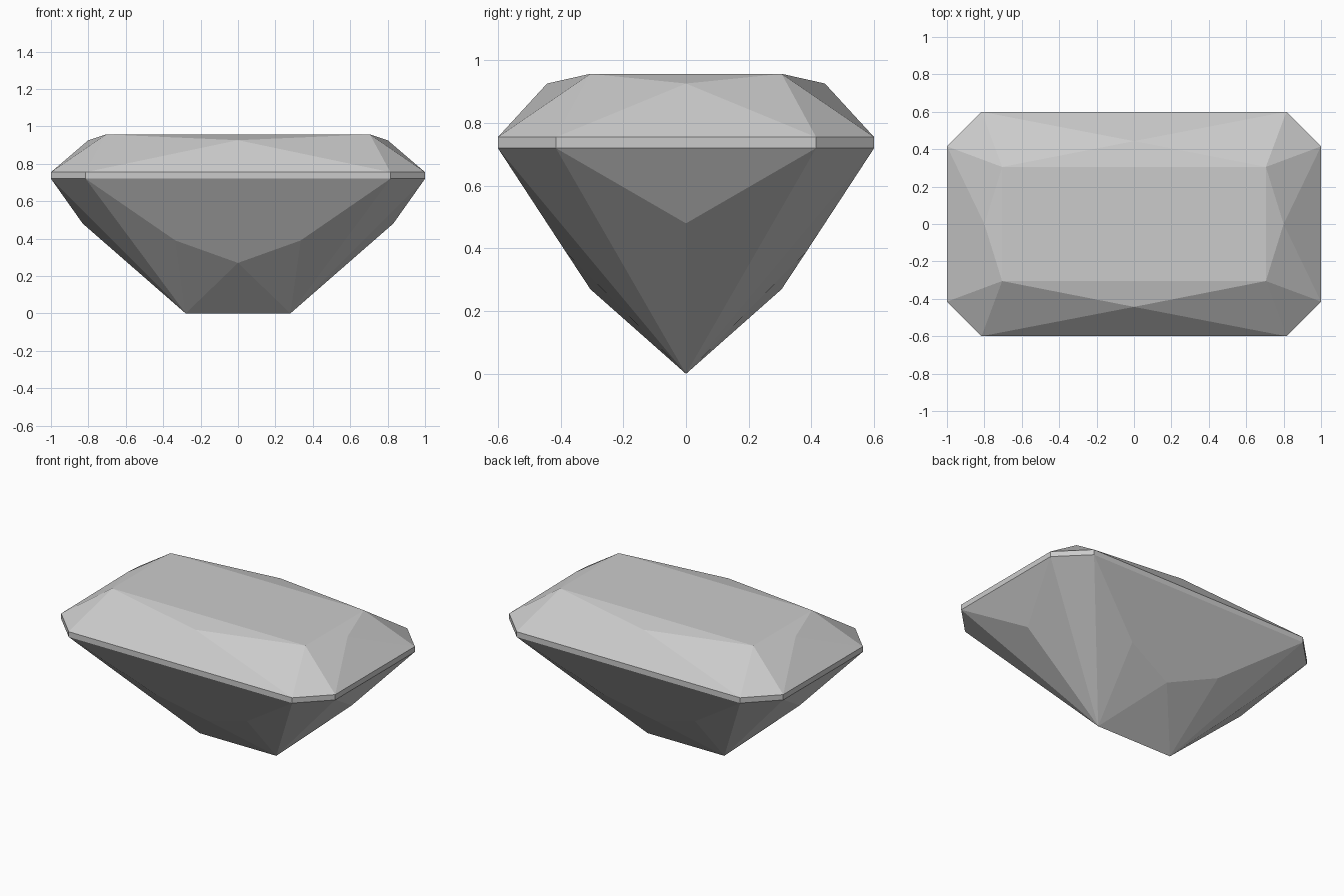
import bpy
import bmesh
import math
from itertools import product

cube = bpy.data.objects.get("Cube")
if cube:
    bpy.data.objects.remove(cube, do_unlink=True)

# Grey stone colour
stone = bpy.data.materials.new("grey_stone")
stone.use_nodes = True
colour = (0.6, 0.6, 0.6, 1.0)
stone.diffuse_color = colour
stone.node_tree.nodes["Principled BSDF"].inputs["Base Color"].default_value = colour

GIRDLE_TOP, GIRDLE_BOTTOM = 0.755, 0.72

# One quarter of the facet corners; mirrored in x and y
quarter = [
    (0.705, 0.305, 0.957),                                      # table corner
    (0, 0.443, 0.926), (0.80, 0, 0.926),                        # crown points
    (0.815, 0.6, GIRDLE_TOP), (1, 0.415, GIRDLE_TOP),           # girdle rim
    (0.815, 0.6, GIRDLE_BOTTOM), (1, 0.415, GIRDLE_BOTTOM),
    (0.83, 0, 0.48),                                            # end pavilion point
    (0.335, 0.384, 0.39), (0, 0.305, 0.27),                     # long pavilion points
    (0.28, 0, 0),                                               # keel end
]
corners = {(x * sx, y * sy, z)
           for x, y, z in quarter
           for sx, sy in product((1, -1), repeat=2)}

# The cut stone is the convex shell around its corners
bm = bmesh.new()
for co in sorted(corners):
    bm.verts.new(co)
bmesh.ops.convex_hull(bm, input=bm.verts[:])
bmesh.ops.dissolve_limit(bm, angle_limit=math.radians(1),
                         verts=bm.verts[:], edges=bm.edges[:])
bmesh.ops.recalc_face_normals(bm, faces=bm.faces[:])

mesh = bpy.data.meshes.new("cut_gemstone")
bm.to_mesh(mesh)
bm.free()
mesh.materials.append(stone)
gem = bpy.data.objects.new("cut_gemstone", mesh)
bpy.context.collection.objects.link(gem)
